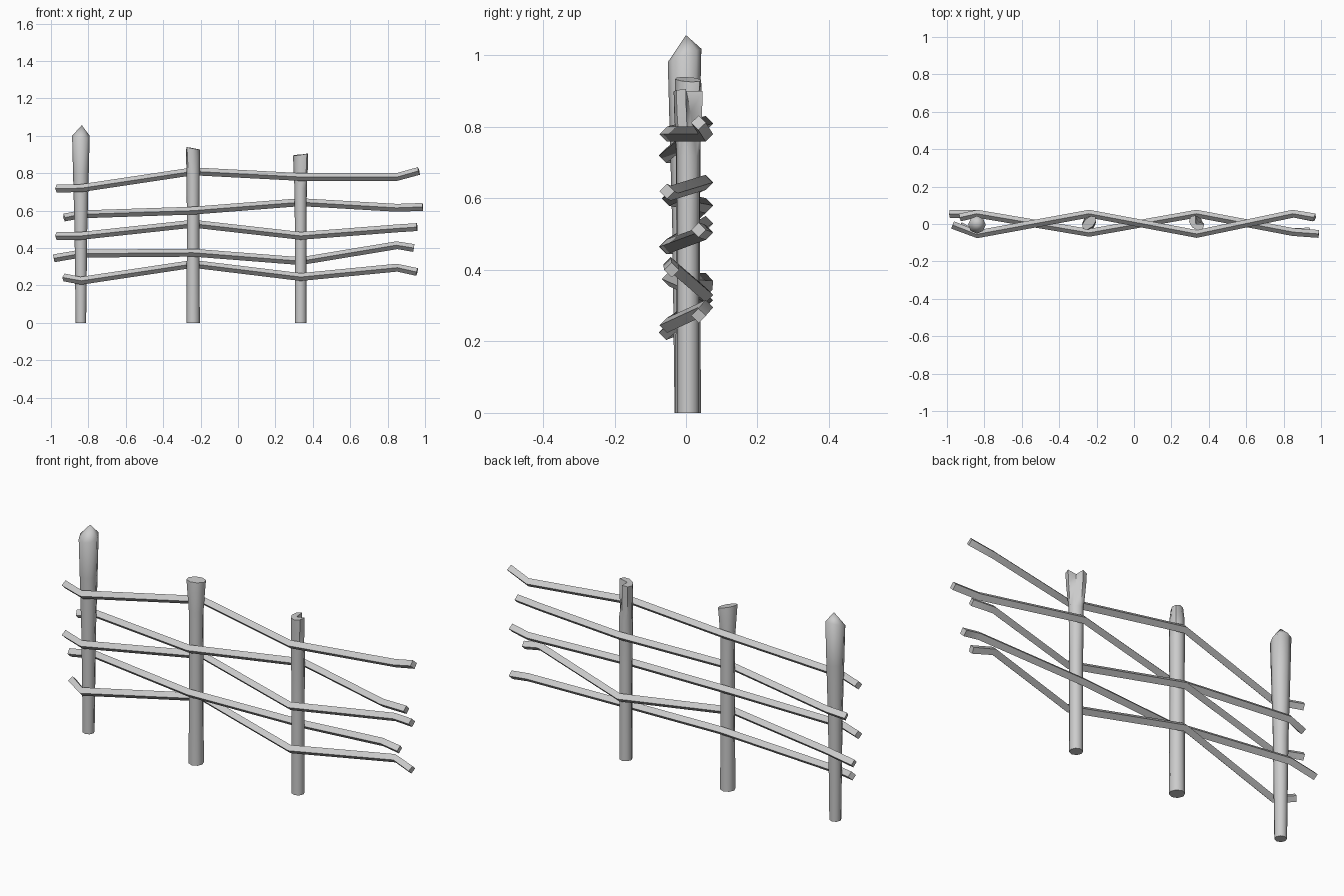
import bpy, bmesh
from math import sin, cos, pi, radians
from mathutils import Vector

cube = bpy.data.objects.get("Cube")
if cube:
    bpy.data.objects.remove(cube, do_unlink=True)

wood = bpy.data.materials.new("grey_wood")
wood.use_nodes = True
GREY = (0.6, 0.6, 0.6, 1)
wood.diffuse_color = GREY
wood.node_tree.nodes["Principled BSDF"].inputs["Base Color"].default_value = GREY


def skin(name, rings, peak=None):
    """Bridge a list of point rings into a closed solid, flat or peaked at the end."""
    bm = bmesh.new()
    loops = [[bm.verts.new(p) for p in ring] for ring in rings]
    n = len(loops[0])
    for a, b in zip(loops, loops[1:]):
        for i in range(n):
            j = (i + 1) % n
            bm.faces.new((a[i], a[j], b[j], b[i]))
    bm.faces.new(loops[0][::-1])
    if peak:
        tip = bm.verts.new(peak)
        for i in range(n):
            bm.faces.new((loops[-1][i], loops[-1][(i + 1) % n], tip))
    else:
        bm.faces.new(loops[-1])
    bmesh.ops.recalc_face_normals(bm, faces=bm.faces)
    mesh = bpy.data.meshes.new(name)
    bm.to_mesh(mesh)
    bm.free()
    mesh.materials.append(wood)
    ob = bpy.data.objects.new(name, mesh)
    bpy.context.collection.objects.link(ob)
    bpy.ops.object.select_all(action="DESELECT")
    ob.select_set(True)
    bpy.context.view_layer.objects.active = ob
    bpy.ops.object.shade_smooth_by_angle(angle=radians(50))
    return ob


def post(name, x, y, levels, tilt, peak=None, notch=None, sides=8):
    """Levels are (height, radius on the diagonal, radius across it); the top is cut askew."""
    rings = []
    for k, (z, ra, rb) in enumerate(levels):
        ring = []
        for i in range(sides):
            t = 2 * pi * i / sides
            a, b = ra * cos(t), rb * sin(t)
            if notch and i == 0:
                a *= notch[k]
            dx, dy = (a - b) * cos(pi / 4), (a + b) * sin(pi / 4)
            lift = tilt[0] * dx + tilt[1] * dy if k == len(levels) - 1 else 0
            ring.append(Vector((x + dx, y + dy, z + lift)))
        rings.append(ring)
    return skin(name, rings, peak)


def rail(name, points, r=0.021):
    """Sweep a diamond section along the bent path."""
    pts = [Vector(p) for p in points]
    rings = []
    for i, p in enumerate(pts):
        d = (pts[min(i + 1, len(pts) - 1)] - pts[max(i - 1, 0)]).normalized()
        side = Vector((0, 0, 1)).cross(d).normalized()
        up = d.cross(side)
        rings.append([p + side * r, p + up * r, p - side * r, p - up * r])
    return skin(name, rings)


# Posts: pointed, slant-cut and split
post("pointed_post", -0.84, -0.004,
     [(0, .028, .028), (.5, .034, .034), (.8, .042, .042), (1.0, .047, .047)],
     (0, .4), peak=(-0.835, 0, 1.057))
post("slanted_post", -0.24, 0.006,
     [(0, .036, .036), (.5, .033, .033), (.78, .035, .035), (.88, .042, .033), (.933, .046, .027)],
     (-.2, .03))
post("split_post", 0.335, 0.006,
     [(0, .031, .031), (.5, .031, .031), (.72, .033, .033), (.84, .034, .044), (.9, .034, .047)],
     (.15, .05), notch=(1, 1, 1, .3, -.2))

# Rails weaving alternately in front of and behind the posts
XS = (-.84, -.24, .335, .85)
WEAVE = {1: (-.055, .055, -.053, .055), -1: (.055, -.047, .055, -.043)}
RAILS = [  # left end, heights at the bends, right end, weave side
    ("top_rail", (-.97, -.005, .718), (.72, .81, .78, .78), (.967, .035, .812), 1),
    ("upper_rail", (-.93, .035, .563), (.58, .6, .645, .615), (.988, -.053, .62), -1),
    ("middle_rail", (-.97, -.005, .465), (.465, .53, .465, .505), (.957, .035, .512), 1),
    ("lower_rail", (-.985, .053, .345), (.37, .375, .33, .415), (.94, -.04, .4), -1),
    ("bottom_rail", (-.93, -.01, .243), (.225, .315, .245, .295), (.957, .035, .272), 1),
]
for name, left, heights, right, side in RAILS:
    rail(name, [left, *zip(XS, WEAVE[side], heights), right])
